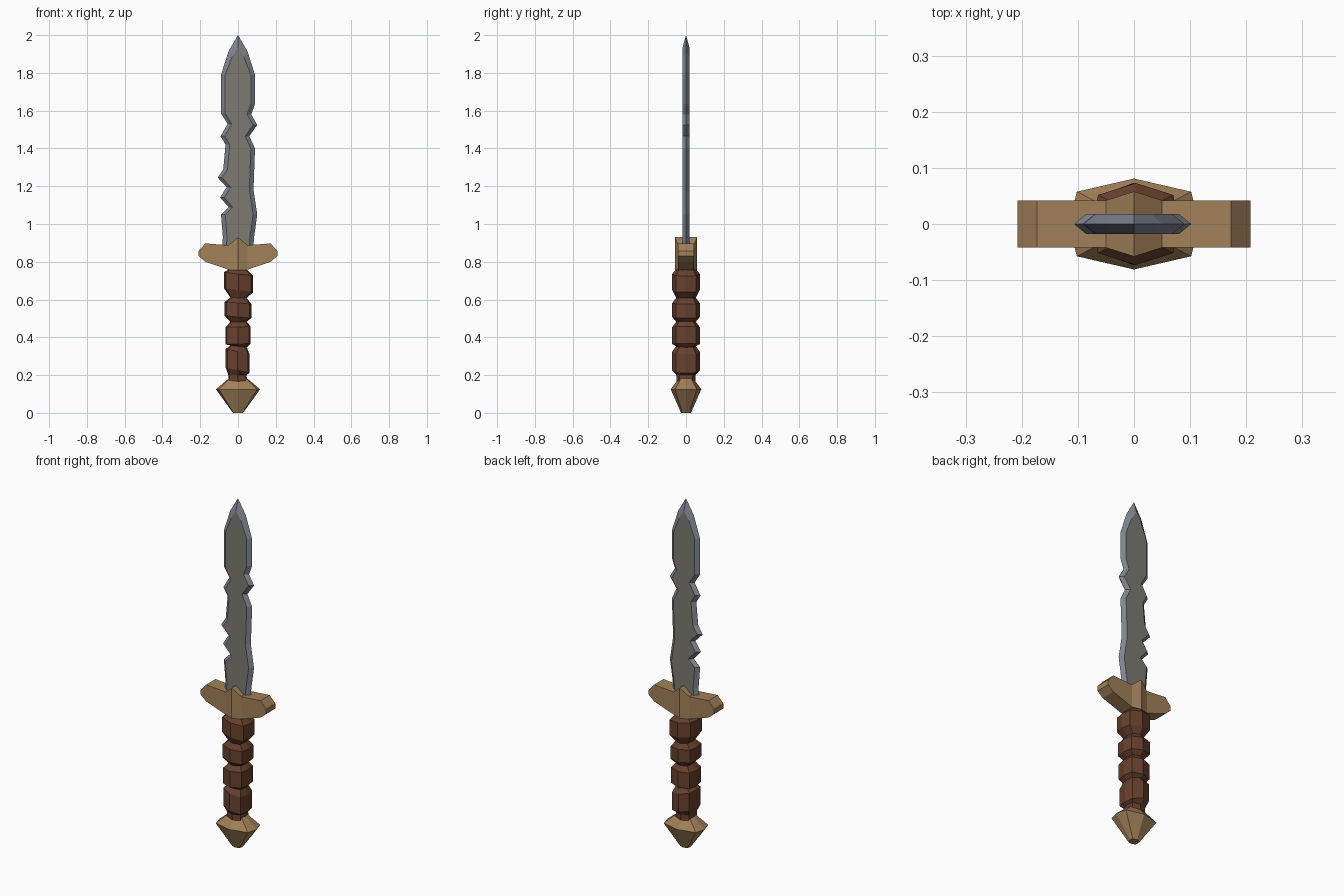
import bpy, bmesh

if "Cube" in bpy.data.objects:
    bpy.data.objects.remove(bpy.data.objects["Cube"])


def material(name, rgb):
    m = bpy.data.materials.new(name)
    m.diffuse_color = (*rgb, 1)
    m.use_nodes = True
    m.node_tree.nodes["Principled BSDF"].inputs["Base Color"].default_value = m.diffuse_color
    return m


BRASS = material("brass", (0.36, 0.22, 0.10))
LEATHER = material("brown leather", (0.135, 0.052, 0.027))
STEEL = material("grey steel", (0.205, 0.195, 0.165))
EDGE = material("sharpened edge", (0.215, 0.24, 0.285))


def make_object(name, bm, mats):
    bmesh.ops.recalc_face_normals(bm, faces=bm.faces)
    me = bpy.data.meshes.new(name)
    bm.to_mesh(me)
    bm.free()
    for m in mats:
        me.materials.append(m)
    ob = bpy.data.objects.new(name, me)
    bpy.context.collection.objects.link(ob)
    return ob


def bridge(bm, a, b, mat=0):
    n = len(a)
    for i in range(n):
        j = (i + 1) % n
        bm.faces.new((a[i], a[j], b[j], b[i])).material_index = mat


# Eight-sided section shared by the grip and the pommel
SECTION = [(1, 0), (0.87, 0.71), (0, 1), (-0.87, 0.71),
           (-1, 0), (-0.87, -0.71), (0, -1), (0.87, -0.71)]


def loft(name, rings, mat):
    """Rings are (z, x radius, y radius, x offset, tilt)."""
    bm = bmesh.new()
    loops = [[bm.verts.new((cx + rx * u, ry * v, z + tilt * rx * u)) for u, v in SECTION]
             for z, rx, ry, cx, tilt in rings]
    for a, b in zip(loops, loops[1:]):
        bridge(bm, a, b)
    bm.faces.new(loops[0])
    bm.faces.new(loops[-1])
    return make_object(name, bm, [mat])


# Pommel
loft("pommel", [(0, 0.027, 0.026, 0, 0), (0.125, 0.117, 0.081, 0, 0),
                (0.185, 0.045, 0.036, 0, 0)], BRASS)

# Grip: four slightly tilted wrapped swellings with narrow grooves between
grip = [(0.165, 0.05, 0.05, 0, 0), (0.2, 0.048, 0.05, -0.003, 0)]
for low, high, rx, cx, tilt in [(0.225, 0.325, 0.063, -0.002, -0.22),
                                (0.365, 0.455, 0.067, 0.0, 0.03),
                                (0.508, 0.582, 0.071, 0.0, -0.08),
                                (0.65, 0.735, 0.077, 0.003, -0.13)]:
    grip += [(low, rx, 0.073, cx, tilt), (high, rx, 0.073, cx, tilt),
             (high + 0.027, 0.043, 0.052, 0.003, tilt / 2)]
loft("grip", grip, LEATHER)

# Guard: columns of (x, bottom z, top z, half depth) with a raised centre ridge
half = [(0.208, 0.83, 0.858, 0.042), (0.173, 0.80, 0.897, 0.042),
        (0.05, 0.758, 0.888, 0.042)]
columns = [(-x, b, t, d) for x, b, t, d in half] + [(0, 0.755, 0.93, 0.058)] + half[::-1]
bm = bmesh.new()
loops = [[bm.verts.new(p) for p in ((x, -d, b), (x, d, b), (x, d, t), (x, -d, t))]
         for x, b, t, d in columns]
for a, b in zip(loops, loops[1:]):
    bridge(bm, a, b)
bm.faces.new(loops[0])
bm.faces.new(loops[-1])
make_object("guard", bm, [BRASS])

# Blade: notched outline, bevelled from a flat centre to a sharp edge
right = [(0.08, 0.86), (0.085, 0.93), (0.102, 1.05), (0.082, 1.18), (0.09, 1.40),
         (0.06, 1.465), (0.102, 1.525), (0.07, 1.58), (0.09, 1.635), (0.09, 1.79),
         (0.05, 1.915)]
left = [(-0.05, 1.915), (-0.09, 1.79), (-0.09, 1.585), (-0.055, 1.53), (-0.092, 1.465),
        (-0.066, 1.42), (-0.078, 1.29), (-0.107, 1.245), (-0.06, 1.195), (-0.095, 1.14),
        (-0.05, 1.09), (-0.09, 1.05), (-0.08, 0.93), (-0.085, 0.86)]
outline = right + [(0, 2.0)] + left


def inset(x, z):
    if z > 1.95:
        return x, 1.935
    if z > 1.9:
        return x * 0.62, z - 0.03
    return x - 0.022 * (1 if x > 0 else -1), z


bm = bmesh.new()
rim = [bm.verts.new((x, 0, z)) for x, z in outline]
for y in (-0.018, 0.018):
    flat = []
    for x, z in outline:
        ix, iz = inset(x, z)
        flat.append(bm.verts.new((ix, y, iz)))
    bridge(bm, rim, flat, 1)
    bm.faces.new(flat).material_index = 0
make_object("blade", bm, [STEEL, EDGE])
